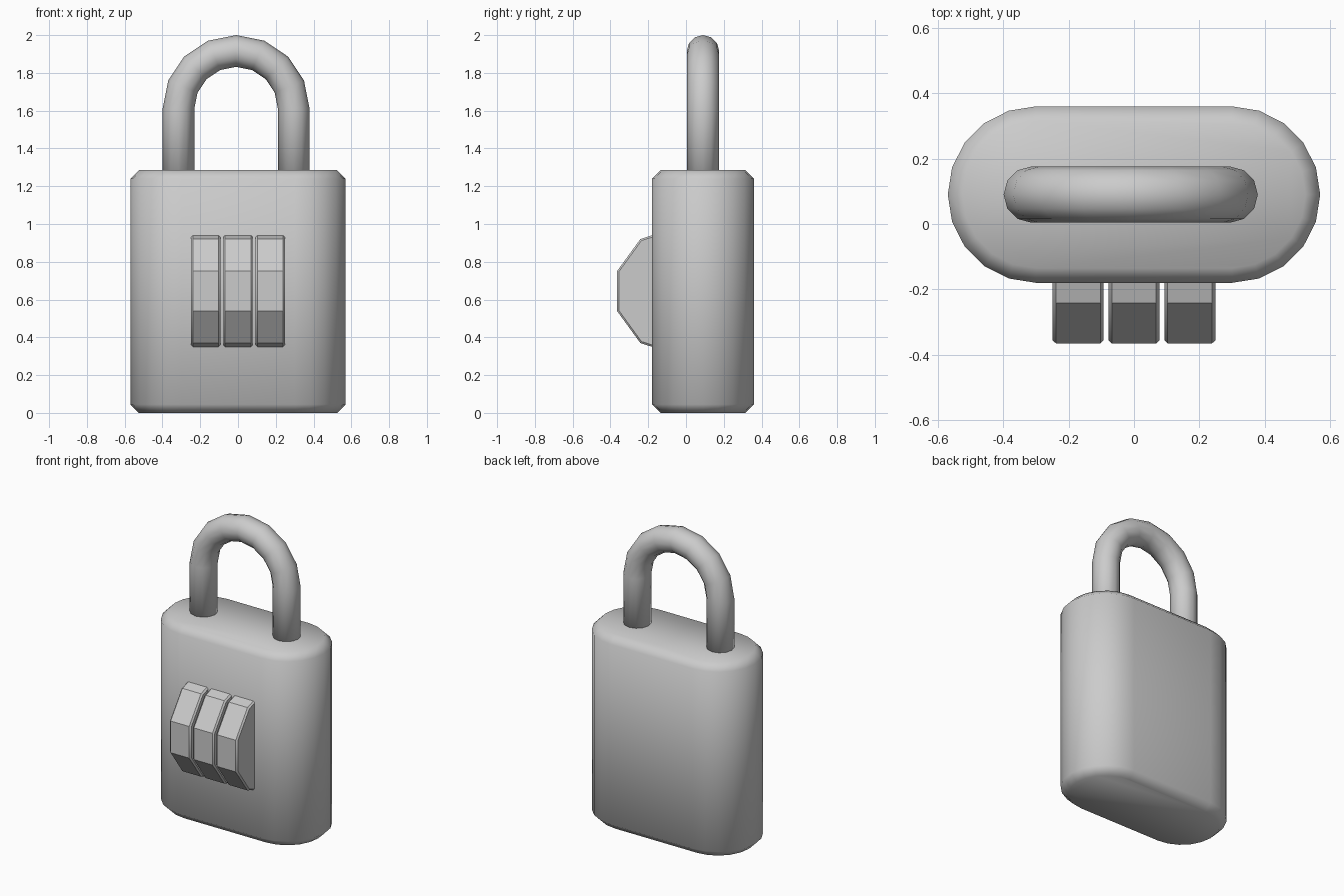
import bpy, bmesh
from math import sin, cos, pi, radians

if "Cube" in bpy.data.objects:
    bpy.data.objects.remove(bpy.data.objects["Cube"])

YC = 0.09  # depth centre of body and shackle


def loft(name, rings, smooth_angle=None):
    """Skin a list of equal-length closed rings and cap both ends."""
    bm = bmesh.new()
    rows = [[bm.verts.new(p) for p in ring] for ring in rings]
    n = len(rows[0])
    for a, b in zip(rows, rows[1:]):
        for i in range(n):
            j = (i + 1) % n
            bm.faces.new((a[i], a[j], b[j], b[i]))
    bm.faces.new(rows[0])
    bm.faces.new(rows[-1])
    bmesh.ops.recalc_face_normals(bm, faces=bm.faces)
    mesh = bpy.data.meshes.new(name)
    bm.to_mesh(mesh)
    bm.free()
    obj = bpy.data.objects.new(name, mesh)
    bpy.context.collection.objects.link(obj)
    bpy.ops.object.select_all(action='DESELECT')
    obj.select_set(True)
    bpy.context.view_layer.objects.active = obj
    if smooth_angle is None:
        bpy.ops.object.shade_smooth()
    else:
        bpy.ops.object.shade_smooth_by_angle(angle=radians(smooth_angle))
    return obj


# Body: stadium outline with chamfered top and bottom rims
def stadium(r, z):
    ring = []
    for side, start in ((1, -pi / 2), (-1, pi / 2)):
        for i in range(11):
            a = start + i * pi / 10
            ring.append((side * 0.30 + r * cos(a), YC + r * sin(a), z))
    return ring


loft("body", [stadium(r, z) for r, z in
              ((0.225, 0), (0.27, 0.045), (0.27, 1.24), (0.225, 1.285))])

# Shackle: twelve-sided bar swept along two legs and a half-circle arch
R, T, XC, ZC = 0.305, 0.084, -0.01, 1.611


def bar_ring(angle, z_leg=None):
    ring = []
    for i in range(12):
        a = 2 * pi * i / 12
        d = R + T * cos(a)
        z = ZC + d * sin(angle) if z_leg is None else z_leg
        ring.append((XC + d * cos(angle), YC + T * 1.02 * sin(a), z))
    return ring


loft("shackle", [bar_ring(0, 1.15)] + [bar_ring(i * pi / 8) for i in range(9)]
     + [bar_ring(pi, 1.15)])


# Number dials: ten-sided wheels partly sunk into the front
def dial_ring(x, r):
    angles = [radians(18 + 36 * i) for i in range(10)]
    return [(x, -0.042 - r * cos(a), 0.645 + r * sin(a)) for a in angles]


for label, x in (("left", -0.171), ("middle", 0), ("right", 0.171)):
    w, b = 0.078, 0.01
    loft("dial_" + label, [dial_ring(x - w, 0.34 - b), dial_ring(x - w + b, 0.34),
                           dial_ring(x + w - b, 0.34), dial_ring(x + w, 0.34 - b)], 30)
